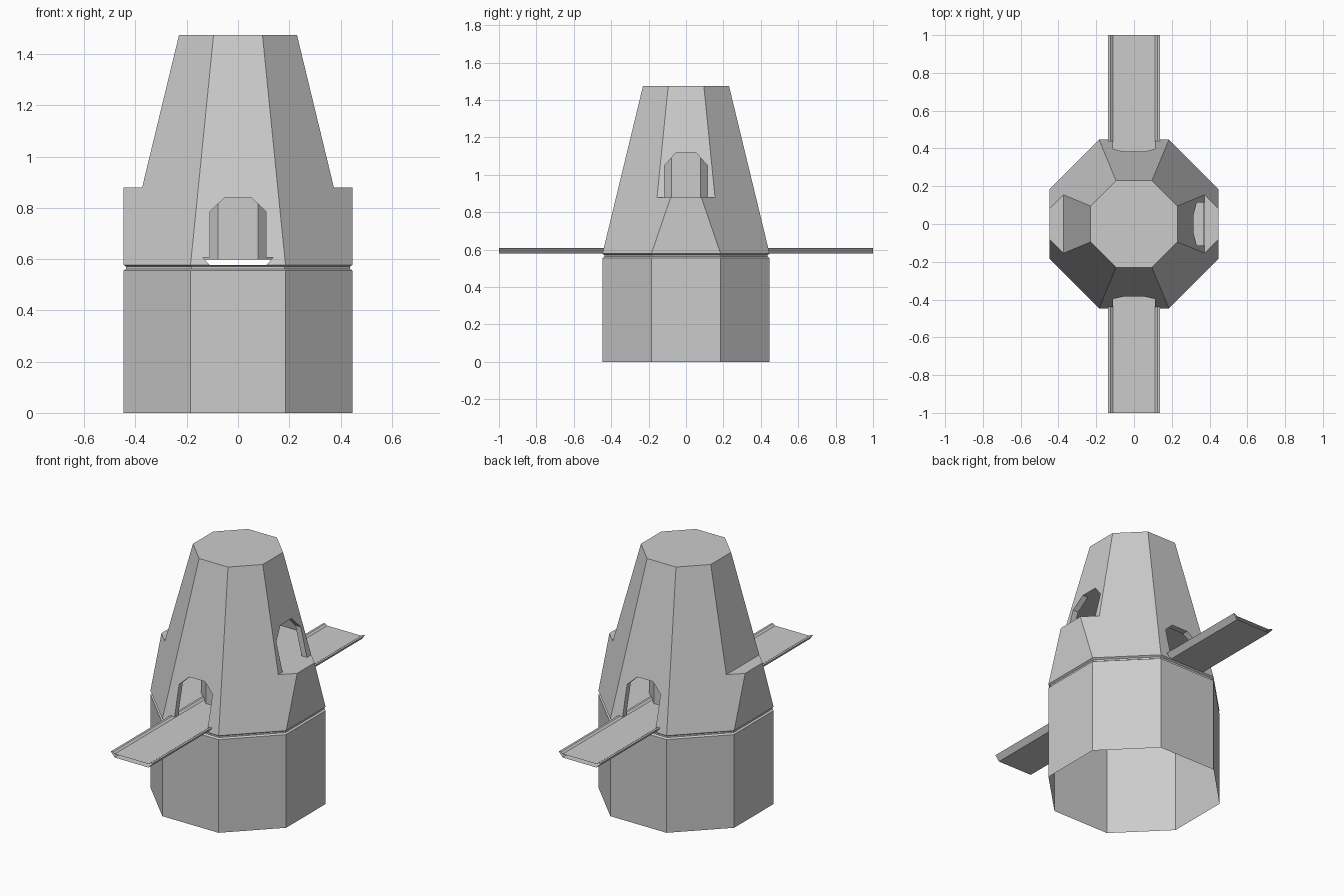
import bpy, bmesh, math
from mathutils import Vector

if "Cube" in bpy.data.objects:
    bpy.data.objects.remove(bpy.data.objects["Cube"])

T = math.tan(math.pi / 8)
R, TOP_R, Z0, Z1 = 0.447, 0.23, 0.578, 1.475
LEDGE = 0.88


def apothem(z):
    return R + (TOP_R - R) * (z - Z0) / (Z1 - Z0)


def ring(a, z):
    # octagon with flat sides facing x and y
    r = a / math.cos(math.pi / 8)
    return [Vector((r * math.cos(math.radians(22.5 + 45 * i)),
                    r * math.sin(math.radians(22.5 + 45 * i)), z)) for i in range(8)]


def make(name, polys):
    bm = bmesh.new()
    for p in polys:
        bm.faces.new([bm.verts.new(v) for v in p])
    bmesh.ops.remove_doubles(bm, verts=bm.verts, dist=1e-4)
    bmesh.ops.recalc_face_normals(bm, faces=bm.faces)
    me = bpy.data.meshes.new(name)
    bm.to_mesh(me)
    bm.free()
    ob = bpy.data.objects.new(name, me)
    bpy.context.collection.objects.link(ob)
    return ob


def loft(rings):
    out = []
    for a, b in zip(rings, rings[1:]):
        n = len(a)
        out += [[a[i], a[(i + 1) % n], b[(i + 1) % n], b[i]] for i in range(n)]
    return out


def on_side(k, pts):
    # local (u across, z) on the sloped side whose normal is at k * 90 degrees
    c, s = [(1, 0), (0, 1), (-1, 0), (0, -1)][k]
    return [Vector((c * apothem(z) - s * u, s * apothem(z) + c * u, z)) for u, z in pts]


def side_with_door(k, zb, notch):
    # sloped side with a doorway notch in its lower edge, plus the doorway reveal
    h, t = apothem(zb) * T, TOP_R * T
    face = on_side(k, [(-h, zb)] + notch + [(h, zb), (t, Z1), (-t, Z1)])
    edge = on_side(k, notch)
    n = Vector([(1, 0, 0), (0, 1, 0), (-1, 0, 0), (0, -1, 0)][k])
    inner = [v - n * 0.035 for v in edge]
    reveal = [[edge[i], edge[i + 1], inner[i + 1], inner[i]] for i in range(len(edge) - 1)]
    return [face], reveal


# lower drum, open underneath, with a groove at its top
make("lower_drum", loft([ring(R, 0), ring(R, 0.555), ring(0.437, 0.562),
                         ring(0.437, 0.571), ring(R, Z0)]))

# upper tapered hull
polys = [ring(TOP_R, Z1)]
reveals = []
arch = [(0.11, 0.785), (0.052, 0.84)]
low = [(0.112, Z0), (0.137, 0.606), (0.11, 0.606)] + arch
low_notch = [(-u, z) for u, z in low] + low[::-1]
high = [(0.115, LEDGE), (0.115, 1.05), (0.052, 1.12)]
high_notch = [(-u, z) for u, z in high] + high[::-1]
for k, zb, notch in ((1, Z0, low_notch), (3, Z0, low_notch), (0, LEDGE, high_notch)):
    f, r = side_with_door(k, zb, notch)
    polys += f
    reveals += r
la = apothem(LEDGE)
bay_y = la * math.sqrt(2) - R       # where the upright bay meets the diagonal sides
for sx in (1, -1):
    for sy in (1, -1):              # diagonal sides
        polys.append([Vector((sx * x, sy * y, z)) for x, y, z in (
            (R * T, R, Z0), (R, R * T, Z0), (R, bay_y, LEDGE), (la, la * T, LEDGE),
            (TOP_R, TOP_R * T, Z1), (TOP_R * T, TOP_R, Z1))])
    # upright bay wall and its ledge
    polys.append([Vector((sx * R, y, z)) for y, z in (
        (-R * T, Z0), (R * T, Z0), (bay_y, LEDGE), (-bay_y, LEDGE))])
    polys.append([Vector((sx * x, y, LEDGE)) for x, y in (
        (R, -bay_y), (R, bay_y), (la, la * T), (la, -la * T))])
h, t = la * T, TOP_R * T
polys.append(on_side(2, [(-h, LEDGE), (h, LEDGE), (t, Z1), (-t, Z1)]))
make("upper_hull", polys)
make("doorway_reveals", reveals)

# interior decks and central column
for name, z in (("lower_deck", 0.598), ("middle_deck", LEDGE - 0.002), ("ceiling", 1.122)):
    make(name, [ring(apothem(z) - 0.003, z)])
make("central_column", loft([ring(0.19, 0.598), ring(0.19, 1.122)]))

# hollow walkway through both doors, open at the ends, with raised edges
half = [(0.112, 0.58), (0.137, 0.61), (0.124, 0.61), (0.112, 0.601)]
prof = half + [(-u, z) for u, z in half[::-1]]
make("walkway", loft([[Vector((u, y, z)) for u, z in prof] for y in (-1, 1)]))
